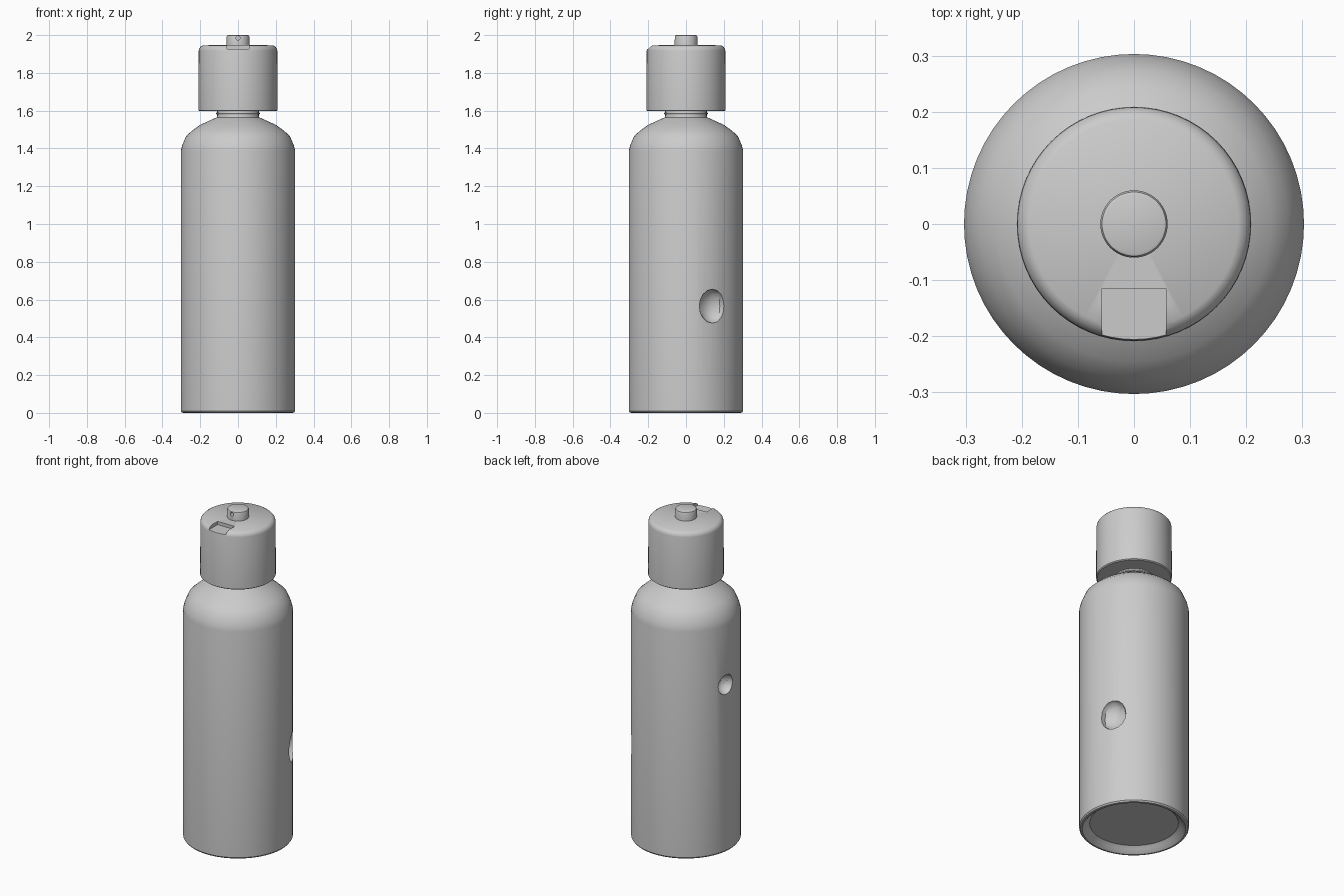
import bpy, bmesh, math
from mathutils import Vector

if "Cube" in bpy.data.objects:
    bpy.data.objects.remove(bpy.data.objects["Cube"])


def lathe(name, profile, segments=64):
    """Spin an (r, z) profile around z; r = 0 ends become single poles."""
    bm = bmesh.new()
    verts = [bm.verts.new((r, 0, z)) for r, z in profile]
    edges = [bm.edges.new(pair) for pair in zip(verts, verts[1:])]
    bmesh.ops.spin(bm, geom=verts + edges, cent=(0, 0, 0), axis=(0, 0, 1),
                   angle=2 * math.pi, steps=segments, use_duplicate=False)
    bmesh.ops.remove_doubles(bm, verts=bm.verts[:], dist=1e-5)
    bmesh.ops.recalc_face_normals(bm, faces=bm.faces[:])
    mesh = bpy.data.meshes.new(name)
    bm.to_mesh(mesh)
    bm.free()
    obj = bpy.data.objects.new(name, mesh)
    bpy.context.collection.objects.link(obj)
    return obj


def activate(obj):
    bpy.ops.object.select_all(action='DESELECT')
    obj.select_set(True)
    bpy.context.view_layer.objects.active = obj


def carve(obj, cutter):
    cutter.hide_render = True
    mod = obj.modifiers.new("carve", 'BOOLEAN')
    mod.operation = 'DIFFERENCE'
    mod.solver = 'EXACT'
    mod.object = cutter
    activate(obj)
    bpy.ops.object.modifier_apply(modifier=mod.name)
    bpy.data.objects.remove(cutter, do_unlink=True)


def smooth(obj, degrees=32):
    activate(obj)
    bpy.ops.object.shade_smooth_by_angle(angle=math.radians(degrees))


# Bottle body: recessed base, straight wall, sloped shoulder, neck
body = lathe("bottle_body", [
    (0, 0.035), (0.245, 0.035), (0.262, 0.022), (0.278, 0.004), (0.286, 0),
    (0.297, 0.002), (0.303, 0.010), (0.303, 1.385), (0.296, 1.415),
    (0.275, 1.465), (0.245, 1.493), (0.20, 1.525), (0.112, 1.565),
    (0.110, 1.572), (0.110, 1.62), (0, 1.62)])

# Rounded finger dents in the wall: azimuth, height, half-width, half-height
for azimuth, z, width, height in ((27.5, 0.565, 0.077, 0.09),
                                  (172, 1.02, 0.06, 0.06)):
    a = math.radians(azimuth)
    bpy.ops.mesh.primitive_uv_sphere_add(
        segments=10, ring_count=8,
        location=(0.303 * math.cos(a), 0.303 * math.sin(a), z),
        rotation=(0, 0, a))
    dent = bpy.context.object
    dent.scale = (0.06, width, height)
    carve(body, dent)
smooth(body)

# Neck ring just under the cap
ring = lathe("neck_ring", [(0.10, 1.578), (0.114, 1.580), (0.116, 1.585),
                           (0.114, 1.590), (0.10, 1.592), (0.10, 1.578)])
smooth(ring)

# Cap with rounded top edge and a shallow thumb notch at the front
cap = lathe("cap", [
    (0, 1.597), (0.203, 1.597), (0.209, 1.602), (0.208, 1.918),
    (0.205, 1.930), (0.197, 1.939), (0.186, 1.946), (0, 1.948)])
bpy.ops.mesh.primitive_cube_add(size=1, location=(0, -0.215, 1.977))
notch = bpy.context.object
notch.scale = (0.114, 0.20, 0.10)
carve(cap, notch)
smooth(cap)

# Nozzle button on top with a small spray hole facing front
nozzle = lathe("nozzle", [(0, 1.93), (0.060, 1.93), (0.060, 1.992),
                          (0.057, 1.998), (0.052, 2.0), (0, 2.0)], 48)
bpy.ops.mesh.primitive_cylinder_add(vertices=16, radius=0.011, depth=0.05,
                                    location=(0, -0.06, 1.984),
                                    rotation=(math.pi / 2, 0, 0))
carve(nozzle, bpy.context.object)
smooth(nozzle)
